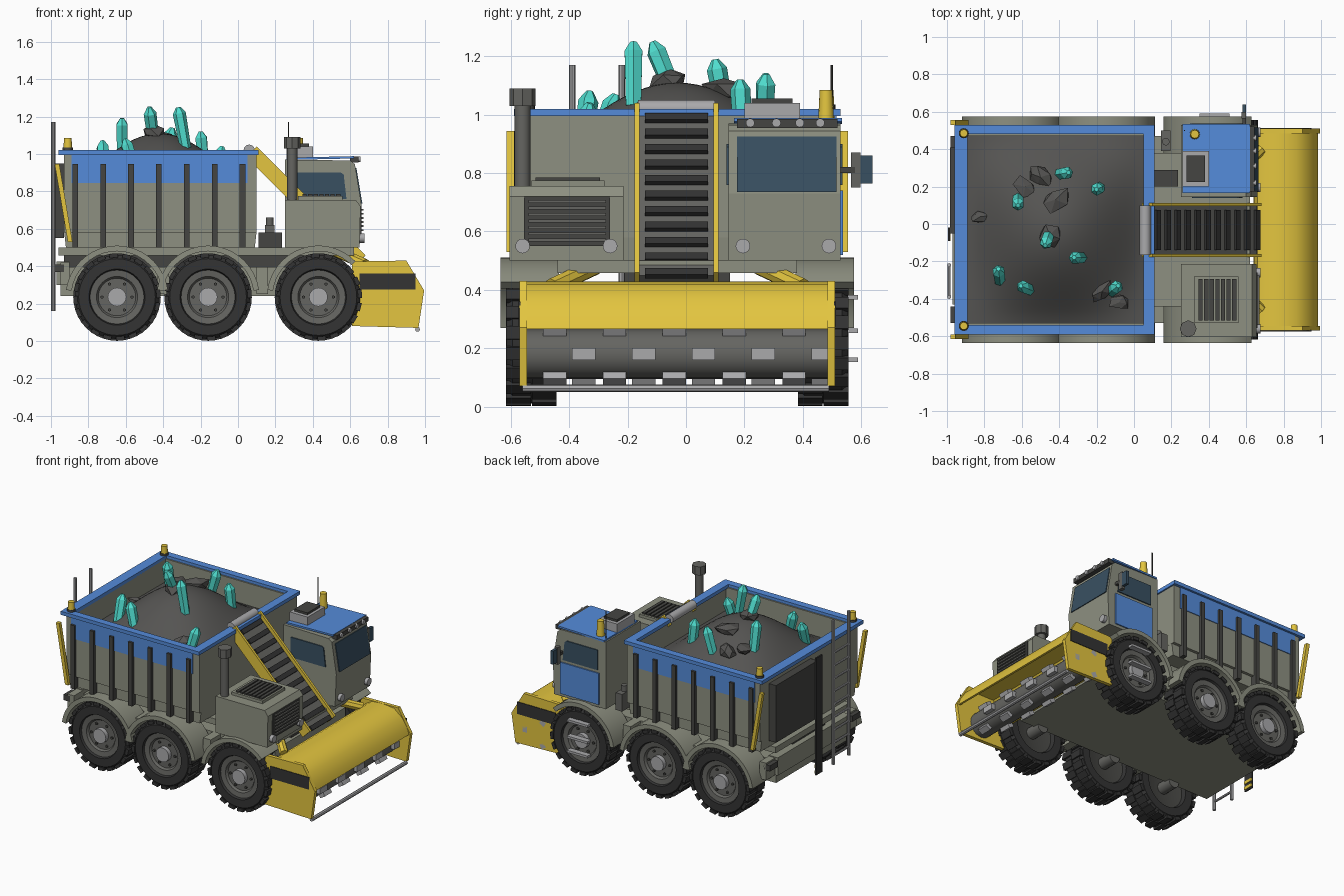
import bpy, bmesh, math, random
from mathutils import Vector, Matrix

random.seed(4)
if "Cube" in bpy.data.objects:
    bpy.data.objects.remove(bpy.data.objects["Cube"], do_unlink=True)

MID = -.03          # centre line of the truck
SIDES = (-1, 1)


def material(name, r, g, b):
    mat = bpy.data.materials.new(name)
    mat.use_nodes = True
    mat.diffuse_color = (r, g, b, 1)
    shader = next(n for n in mat.node_tree.nodes if n.type == "BSDF_PRINCIPLED")
    shader.inputs["Base Color"].default_value = (r, g, b, 1)
    shader.inputs["Roughness"].default_value = .7
    return mat


hull = material("olive grey paint", .27, .28, .22)
blue = material("blue paint", .09, .26, .7)
yellow = material("yellow paint", .77, .56, .05)
rubber = material("black rubber", .033, .033, .033)
dark = material("dark metal", .06, .06, .055)
middle = material("grey metal", .13, .13, .12)
steel = material("light steel", .4, .4, .41)
stone = material("ore stone", .09, .088, .084)
glass = material("tinted glass", .04, .08, .12)
teal = material("teal crystal", .08, .72, .62)


def finish(name, mat, bm, smooth=False):
    bmesh.ops.recalc_face_normals(bm, faces=bm.faces)
    mesh = bpy.data.meshes.new(name)
    bm.to_mesh(mesh)
    bm.free()
    mesh.materials.append(mat)
    obj = bpy.data.objects.new(name, mesh)
    bpy.context.collection.objects.link(obj)
    if smooth:
        mesh.shade_smooth()
        mesh.set_sharp_from_angle(angle=math.radians(35))
    return obj


def blocks(name, mat, matrices):
    bm = bmesh.new()
    for matrix in matrices:
        bmesh.ops.create_cube(bm, size=1, matrix=matrix)
    return finish(name, mat, bm)


def box(name, mat, x, y, z):
    spans = (x, y, z)
    centre = Vector([sum(s) / 2 for s in spans])
    size = [abs(s[1] - s[0]) for s in spans]
    return blocks(name, mat, [Matrix.Translation(centre) @ Matrix.Diagonal((*size, 1))])


def prism(name, mat, points, y, smooth=False):
    """Side profile in x and z, extruded across the truck."""
    bm = bmesh.new()
    face = bm.faces.new([bm.verts.new((px, y[0], pz)) for px, pz in points])
    new = bmesh.ops.extrude_face_region(bm, geom=[face])["geom"]
    verts = [v for v in new if isinstance(v, bmesh.types.BMVert)]
    bmesh.ops.translate(bm, verts=verts, vec=(0, y[1] - y[0], 0))
    return finish(name, mat, bm, smooth)


def tube(name, mat, start, end, radius, tip=None, sides=16):
    start, end = Vector(start), Vector(end)
    turn = (end - start).to_track_quat("Z", "Y").to_matrix().to_4x4()
    bm = bmesh.new()
    bmesh.ops.create_cone(bm, cap_ends=True, segments=sides, radius1=radius,
                          radius2=radius if tip is None else tip, depth=(end - start).length,
                          matrix=Matrix.Translation((start + end) / 2) @ turn)
    return finish(name, mat, bm, sides > 6)


def revolve(name, mat, profile, centre, steps=40):
    """Spin a radius and offset profile round a sideways axle."""
    bm = bmesh.new()
    verts = [bm.verts.new((0, h, r)) for r, h in profile]
    edges = [bm.edges.new(pair) for pair in zip(verts, verts[1:])]
    bmesh.ops.spin(bm, geom=verts + edges, cent=(0, 0, 0), axis=(0, 1, 0),
                   angle=math.tau, steps=steps)
    bmesh.ops.remove_doubles(bm, verts=bm.verts, dist=.0005)
    bmesh.ops.translate(bm, verts=bm.verts, vec=centre)
    return finish(name, mat, bm, True)


def around(centre, angle, offset, size):
    return (Matrix.Translation(centre) @ Matrix.Rotation(angle, 4, "Y")
            @ Matrix.Translation(offset) @ Matrix.Diagonal((*size, 1)))


# Wheels, axle stubs and arched fenders
def arc(x, radius, first, steps=18):
    angles = [math.radians(first + (172 - first) * i / steps) for i in range(steps + 1)]
    return [(x + radius * math.cos(a), .235 + radius * math.sin(a)) for a in angles]


for x, first in ((-.647, 8), (-.16, 8), (.43, 44)):
    for s in SIDES:
        hub = Vector((x, MID + s * .5, .235))
        tube("axle_stub", middle, (x, MID + s * .35, .235), hub, .04)
        half = [(.14, -.06), (.15, -.085), (.205, -.085), (.224, -.065)]
        revolve("tyre", rubber, half + [(r, -h) for r, h in reversed(half)], hub)
        blocks("tyre_lugs", rubber, [
            around(hub, math.tau * (i + side / 4) / 20, (0, side * .044, .222), (.045, .085, .022))
            for i in range(20) for side in SIDES])
        revolve("wheel_rim", middle, [(0, s * .05), (.1, s * .05), (.11, s * .065), (.145, s * .07)], hub)
        revolve("wheel_rim_back", dark, [(0, -s * .03), (.145, -s * .06)], hub)
        tube("wheel_hub", steel, hub, hub + Vector((0, s * .08, 0)), .05)
        for i in range(6):
            a = math.tau * i / 6
            bolt = hub + Vector((.08 * math.cos(a), s * .045, .08 * math.sin(a)))
            tube("wheel_bolt", dark, bolt, bolt + Vector((0, s * .015, 0)), .009, sides=6)
        prism("fender_arch", hull, arc(x, .275, first) + arc(x, .245, first)[::-1],
              (MID + s * .405, MID + s * .605), True)

# Chassis, spine and deck
box("chassis", hull, x=(-.95, .58), y=(MID - .39, MID + .39), z=(.24, .395))
box("chassis_spine", dark, x=(-.93, .56), y=(MID - .18, MID + .18), z=(.395, .46))
box("deck", hull, x=(-.96, .62), y=(MID - .41, MID + .41), z=(.458, .5))
box("rear_bumper", hull, x=(-.97, -.9), y=(MID - .4, MID + .4), z=(.3, .425))
for s in SIDES:
    box("rear_lamp", dark, x=(-.98, -.93), y=(MID + s * .41, MID + s * .5), z=(.37, .41))
    box("lamp_bracket", hull, x=(-.95, -.9), y=(MID + s * .38, MID + s * .5), z=(.3, .42))
    for x in (-.4, .13):
        box("fender_bracket", hull, x=(x - .03, x + .03), y=(MID + s * .38, MID + s * .5), z=(.25, .395))

# Ore bed with ribs, painted band and blue rim
prism("bed_floor", hull, [(-.92, .5), (.09, .5), (.1, .59), (-.93, .59)], (MID - .52, MID + .52))
box("bed_front_wall", hull, x=(.06, .1), y=(MID - .54, MID + .54), z=(.58, 1))
box("bed_rear_wall", hull, x=(-.93, -.89), y=(MID - .54, MID + .54), z=(.58, 1))
for x in ((-.96, -.89), (.05, .11)):
    box("rim_cross_bar", blue, x=x, y=(MID - .56, MID + .56), z=(.995, 1.02))
for s in SIDES:
    box("bed_side_wall", hull, x=(-.93, .1), y=(MID + s * .5, MID + s * .54), z=(.58, 1))
    box("rim_side_bar", blue, x=(-.96, .11), y=(MID + s * .51, MID + s * .56), z=(.995, 1.02))
    box("blue_band", blue, x=(-.89, .05), y=(MID + s * .54, MID + s * .545), z=(.845, .995))
    for i in range(7):
        x = -.87 + i * .149
        box("bed_rib", dark, x=(x - .015, x + .015), y=(MID + s * .51, MID + s * .56), z=(.5, .945))
    prism("rear_marker_pole", yellow, [(-.98, .945), (-.955, .945), (-.885, .53), (-.91, .53)],
          (MID + s * .56, MID + s * .585))
    beacon = Vector((-.91, MID + s * .515, 1.02))
    tube("beacon_base", dark, beacon, beacon + Vector((0, 0, .015)), .027)
    tube("bed_beacon", yellow, beacon, beacon + Vector((0, 0, .065)), .024, .02)

# Tailgate, hazard strip and ladder
box("tailgate_panel", dark, x=(-.985, -.93), y=(-.05, .41), z=(.55, .95))
box("hazard_strip", rubber, x=(-.995, -.985), y=(-.09, -.02), z=(.16, .98))
for z in (.17, .21):
    box("hazard_stripe", yellow, x=(-.985, -.98), y=(-.09, -.02), z=(z, z + .02))
for y in (-.39, -.22):
    tube("ladder_rail", steel, (-.988, y, .16), (-.988, y, 1.17), .011, sides=8)
for i in range(9):
    z = .22 + i * .09
    tube("ladder_rung", steel, (-.988, -.39, z), (-.988, -.22, z), .008, sides=8)

# Heap of ore with boulders and crystals
def heap_height(x, y):
    u, v = (x + .42) / .48, (y - MID) / .52
    return .84 + .27 * (max(0, 1 - u * u) * max(0, 1 - v * v)) ** 1.5


bm = bmesh.new()
bmesh.ops.create_grid(bm, x_segments=28, y_segments=28, size=1)
for v in bm.verts:
    v.co.x, v.co.y = -.42 + v.co.x * .48, MID + v.co.y * .51
    v.co.z = heap_height(v.co.x, v.co.y)
finish("ore_heap", stone, bm, True)
for x, y, size in ((-.58, .2, .08), (-.5, .25, .08), (-.42, .13, .09), (-.82, .04, .06),
                   (-.45, -.06, .09), (-.17, -.36, .08), (-.08, -.42, .06)):
    bm = bmesh.new()
    bmesh.ops.create_icosphere(bm, subdivisions=1, radius=size)
    for v in bm.verts:
        v.co *= random.uniform(.6, 1.2)
        v.co.y *= .7
        v.co.z *= .5
    bmesh.ops.rotate(bm, verts=bm.verts, matrix=Matrix.Rotation(random.uniform(-1, 1), 3, "Z"))
    bmesh.ops.translate(bm, verts=bm.verts, vec=(x, y, heap_height(x, y) + .01))
    finish("boulder", stone, bm)
for x, y, top, lean_x, lean_y in (
        (-.38, .27, 1.14, .06, .01), (-.19, .19, 1.12, -.02, -.01), (-.62, .12, 1.19, 0, -.04),
        (-.46, -.07, 1.25, -.03, -.09), (-.3, -.18, 1.25, -.04, 0), (-.72, -.28, 1.07, -.01, .08),
        (-.57, -.345, 1.08, -.07, .03), (-.11, -.35, 1.04, .05, .04)):
    lean = Vector((lean_x, lean_y, 0))
    tip = Vector((x, y, top)) + lean / 2
    root = Vector((x, y, top - .22)) - lean / 2
    neck = root.lerp(tip, .85)
    tube("crystal", teal, root, neck, .03, .035, sides=6)
    tube("crystal_point", teal, neck, tip, .035, .012, sides=6)

# Cab
prism("cab", hull, [(.25, .5), (.65, .5), (.66, .73), (.625, .945), (.6, .965), (.25, .97)], (.145, .53))
prism("windshield", glass, [(.655, .735), (.665, .735), (.633, .925), (.622, .925)], (.175, .515))
for y in ((.138, .15), (.525, .537)):
    prism("side_window", glass, [(.31, .76), (.58, .76), (.565, .89), (.55, .9), (.31, .9)], y)
box("blue_door", blue, x=(.3, .6), y=(.53, .538), z=(.52, .74))
prism("cab_roof", blue, [(.26, .968), (.62, .976), (.62, .988), (.26, .98)], (.165, .535))
box("roof_light_bar", dark, x=(.6, .645), y=(.175, .52), z=(.955, .986))
for y in (.22, .31, .39, .46):
    tube("roof_lamp", steel, (.64, y, .972), (.655, y, .972), .015)
box("roof_cooler", steel, x=(.26, .4), y=(.2, .39), z=(.975, 1.04))
box("cooler_grille", dark, x=(.28, .38), y=(.225, .365), z=(1.04, 1.055))
tube("cab_beacon", yellow, (.325, .48, .98), (.325, .48, 1.085), .027, .022)
tube("antenna", dark, (.27, .5, .97), (.27, .5, 1.17), .004, sides=8)
box("mirror_arm", dark, x=(.58, .6), y=(.53, .58), z=(.8, .82))
box("mirror_case", middle, x=(.575, .6), y=(.565, .598), z=(.75, .87))
box("mirror_glass", glass, x=(.58, .6), y=(.598, .64), z=(.765, .86))
for z in (.16, .26, .375):
    box("cab_step", steel, x=(.35, .51), y=(.55, .59), z=(z - .008, z + .008))

# Engine housing, grilles and exhaust
prism("engine_housing", hull, [(.25, .5), (.65, .5), (.655, .72), (.63, .755), (.25, .755)], (-.605, -.215))
box("front_grille", dark, x=(.65, .66), y=(-.555, -.26), z=(.55, .72))
box("top_vent", hull, x=(.32, .56), y=(-.53, -.28), z=(.755, .775))
for i in range(7):
    z, x = .565 + i * .022, .345 + i * .03
    box("grille_slat", middle, x=(.655, .67), y=(-.54, -.275), z=(z, z + .01))
    box("vent_slat", dark, x=(x, x + .022), y=(-.515, -.295), z=(.77, .785))
for y in (-.56, -.26, .195, .49):
    tube("headlamp", steel, (.64, y, .55), (.675, y, .55), .025)
tube("exhaust_pipe", middle, (.29, -.56, .72), (.29, -.56, 1.05), .027)
tube("exhaust_cap", middle, (.29, -.56, 1.03), (.29, -.56, 1.09), .045, sides=8)
box("deck_tank", dark, x=(.11, .235), y=(.2, .29), z=(.5, .58))
box("deck_filter", middle, x=(.145, .195), y=(.39, .5), z=(.5, .62))
tube("filter_cap", middle, (.17, .44, .6), (.17, .44, .66), .02)

# Loading conveyor, sloping from the bed to the cutter
def slope(name, mat, along, depth, y):
    corners = [(along[0], depth[0]), (along[1], depth[0]), (along[1], depth[1]), (along[0], depth[1])]
    prism(name, mat, [(.1 + .7 * (t - d), 1.04 - .7 * (t + d)) for t, d in corners], y)


slope("conveyor_belt", middle, (0, .82), (.025, .055), (-.165, .1))
for y in ((-.177, -.16), (.095, .112)):
    slope("conveyor_rail", yellow, (0, .83), (0, .08), y)
for i in range(11):
    t = .04 + i * .076
    slope("conveyor_slat", rubber, (t, t + .032), (.008, .026), (-.14, .075))
tube("conveyor_roller", steel, (.06, -.165, 1.02), (.06, .1, 1.02), .03)

# Cutter head: hood, end plates, drum and teeth
outer = [(.64, .35), (.66, .4), (.7, .422), (.78, .428), (.87, .418), (.93, .37), (.97, .31), (.985, .265)]
prism("cutter_hood", yellow, outer + [(.97, .265), (.92, .35), (.86, .4), (.7, .4), (.66, .35)],
      (-.55, .49), True)
box("cutter_back_plate", yellow, x=(.64, .655), y=(-.55, .49), z=(.2, .36))
tube("cutter_drum", middle, (.8, -.55, .18), (.8, .49, .18), .085, sides=24)
teeth = []
for row in range(6):
    for i in range(5):
        y = -.45 + i * .205 + (row % 2) * .1
        teeth.append(around((.8, y, .18), math.tau * (row + .5) / 6, (0, 0, .092), (.04, .08, .035)))
blocks("cutter_teeth", steel, teeth)
tube("cutter_front_bar", steel, (.96, -.56, .062), (.96, .49, .062), .013, sides=8)
for s in SIDES:
    prism("cutter_end_plate", yellow, [(.61, .425), (.9, .43), (.995, .27), (.965, .07), (.61, .08)],
          (MID + s * .515, MID + s * .54))
    box("end_plate_panel", rubber, x=(.65, .95), y=(MID + s * .538, MID + s * .544), z=(.275, .36))
    tube("cutter_arm", yellow, (.52, MID + s * .28, .48), (.68, MID + s * .43, .41), .03, sides=8)
